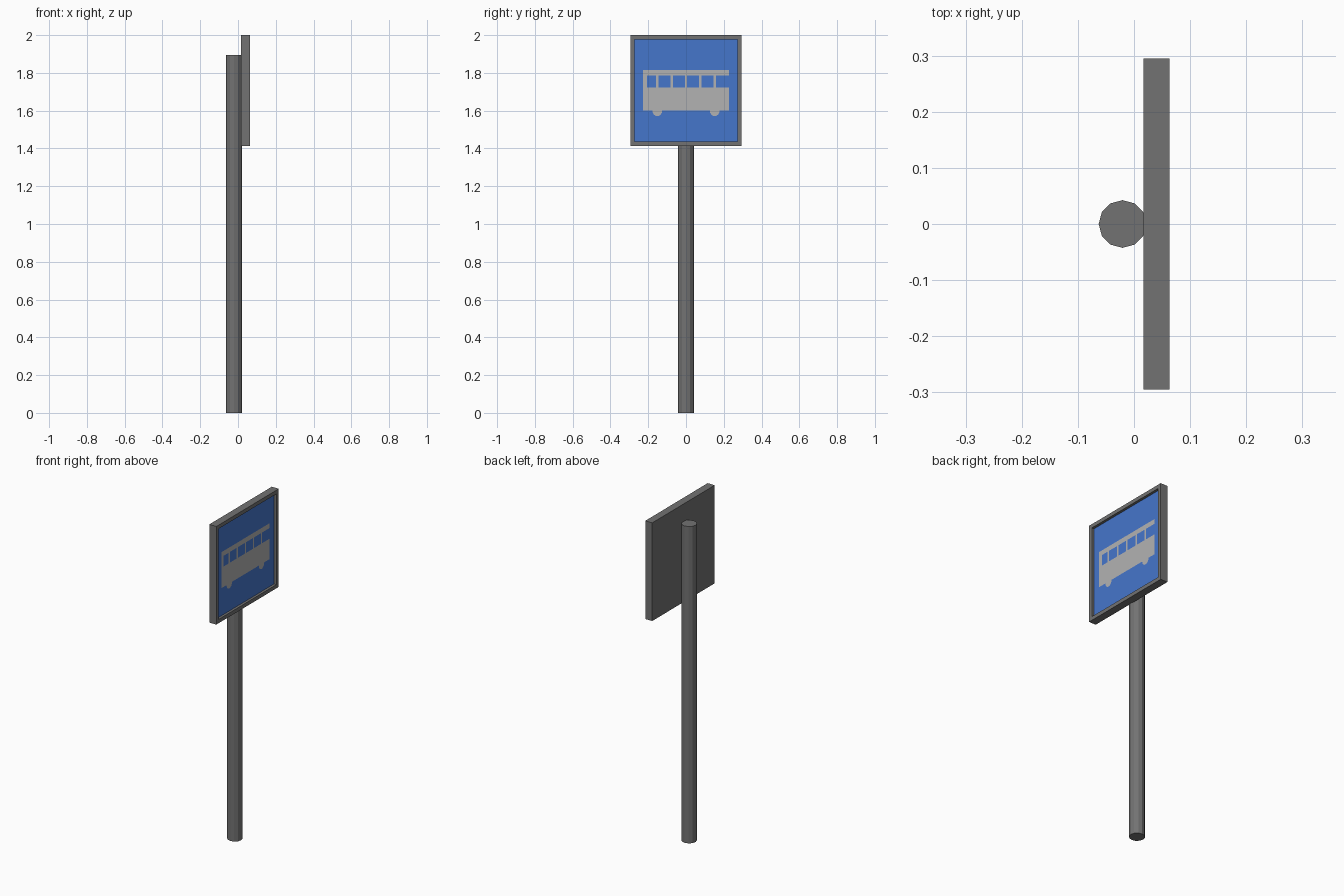
import bpy, bmesh, math
from mathutils import Matrix, Vector

if "Cube" in bpy.data.objects:
    bpy.data.objects.remove(bpy.data.objects["Cube"])


def material(name, rgb):
    m = bpy.data.materials.new(name)
    m.diffuse_color = (*rgb, 1)
    m.use_nodes = True
    m.node_tree.nodes["Principled BSDF"].inputs["Base Color"].default_value = m.diffuse_color
    return m


GREY = material("dark_grey_metal", (0.17, 0.17, 0.17))
BLUE = material("sign_blue", (0.06, 0.18, 0.6))
PALE = material("pale_grey", (0.45, 0.45, 0.45))


def finish(name, bm, *mats):
    mesh = bpy.data.meshes.new(name)
    bm.to_mesh(mesh)
    bm.free()
    for m in mats:
        mesh.materials.append(m)
    obj = bpy.data.objects.new(name, mesh)
    bpy.context.collection.objects.link(obj)
    return obj


# Pole: twelve-sided, with corners on the x and y axes
POLE_H, POLE_R = 1.895, 0.0425
bm = bmesh.new()
bmesh.ops.create_cone(bm, cap_ends=True, segments=12, radius1=POLE_R,
                      radius2=POLE_R, depth=POLE_H,
                      matrix=Matrix.Translation((-0.0205, 0, POLE_H / 2)))
finish("pole", bm, GREY)

# Sign board: box with a recessed blue panel on its +x side
X0, X1, RECESS = 0.017, 0.063, 0.015
Z0, Z1, HALF = 1.413, 2.0, 0.295
bm = bmesh.new()
bmesh.ops.create_cube(
    bm, size=1,
    matrix=Matrix.Translation(((X0 + X1) / 2, 0, (Z0 + Z1) / 2))
    @ Matrix.Diagonal((X1 - X0, 2 * HALF, Z1 - Z0, 1)))
bm.normal_update()
panel = max(bm.faces, key=lambda f: f.normal.x)
bmesh.ops.inset_region(bm, faces=[panel], thickness=0.032)
wall = bmesh.ops.extrude_discrete_faces(bm, faces=[panel])
panel = wall["faces"][0]
bmesh.ops.translate(bm, verts=panel.verts, vec=Vector((-RECESS, 0, 0)))
panel.material_index = 1
finish("sign_board", bm, GREY, BLUE)

# Bus pictogram: flat shapes just in front of the panel
BUS_X = X1 - RECESS + 0.001
bm = bmesh.new()


def flat(points):
    bm.faces.new([bm.verts.new((BUS_X, y, z)) for y, z in points])


def rect(y0, y1, z0, z1):
    flat([(y0, z0), (y1, z0), (y1, z1), (y0, z1)])


rect(-0.228, 0.228, 1.601, 1.723)      # lower body
rect(-0.228, 0.228, 1.787, 1.816)      # roof
rect(-0.228, -0.207, 1.723, 1.787)     # rear pillar
for i in range(-2, 3):                 # window posts
    rect(i * 0.076 - 0.006, i * 0.076 + 0.006, 1.723, 1.787)
for y in (-0.152, 0.152):              # visible lower half of each wheel
    flat([(y + 0.026 * math.cos(a), 1.601 + 0.030 * math.sin(a))
          for a in (math.pi + k * math.pi / 8 for k in range(9))])
finish("bus_pictogram", bm, PALE)
